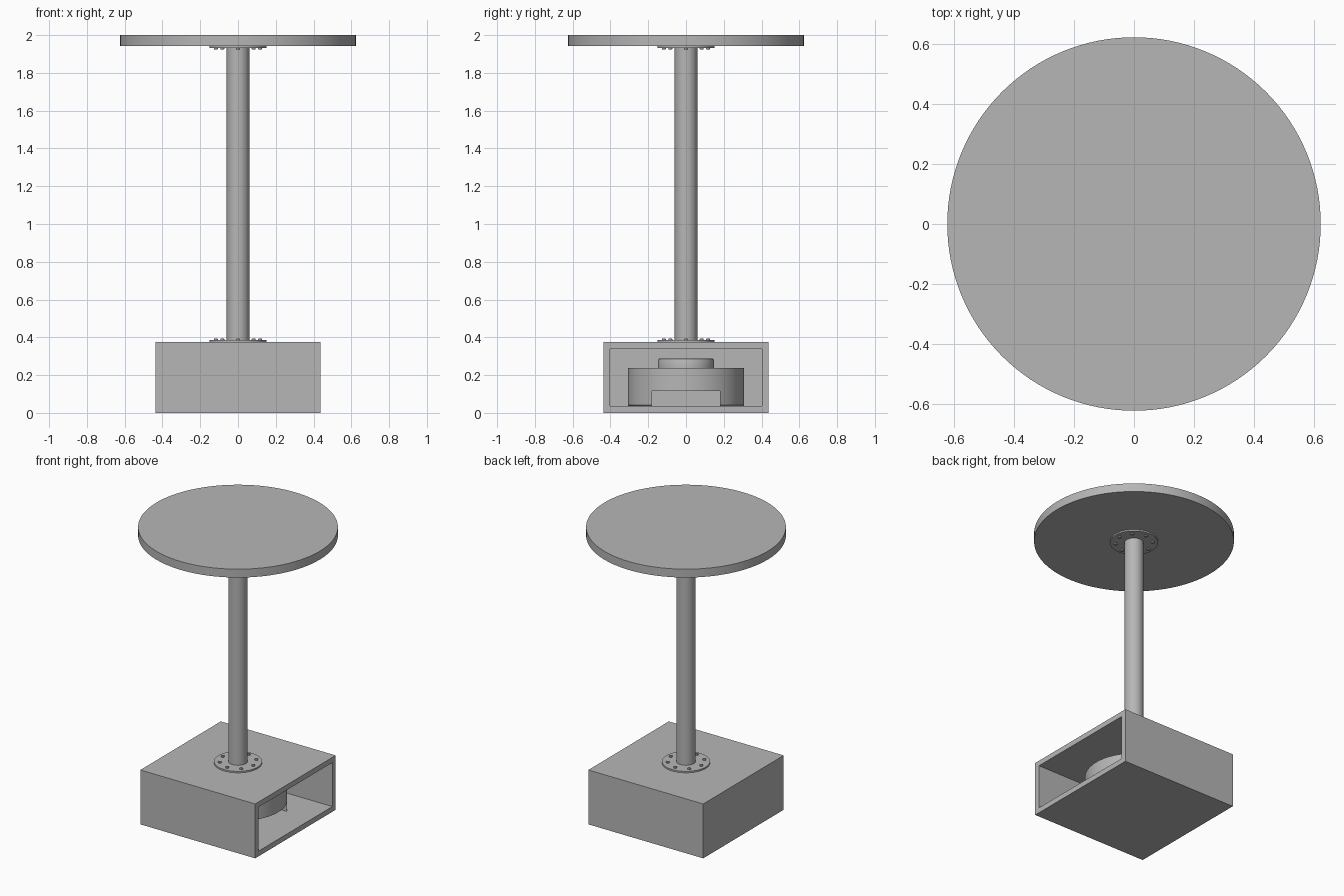
import bpy, bmesh, math
from mathutils import Matrix, Vector

if "Cube" in bpy.data.objects:
    bpy.data.objects.remove(bpy.data.objects["Cube"])

grey = bpy.data.materials.new("mid_grey")
grey.diffuse_color = (0.47, 0.47, 0.47, 1)
grey.use_nodes = True
grey.node_tree.nodes["Principled BSDF"].inputs["Base Color"].default_value = grey.diffuse_color


def finish(name, bm, smooth=True):
    bmesh.ops.recalc_face_normals(bm, faces=bm.faces)
    me = bpy.data.meshes.new(name)
    bm.to_mesh(me)
    bm.free()
    me.materials.append(grey)
    ob = bpy.data.objects.new(name, me)
    bpy.context.collection.objects.link(ob)
    if smooth:
        bpy.ops.object.select_all(action='DESELECT')
        ob.select_set(True)
        bpy.context.view_layer.objects.active = ob
        bpy.ops.object.shade_smooth_by_angle(angle=math.radians(30))
    return ob


def lathe(bm, profile, segs=96, at=(0, 0)):
    """Revolve (radius, z) points into a closed solid with flat caps."""
    rings = []
    for r, z in profile:
        rings.append([bm.verts.new((at[0] + r * math.cos(2 * math.pi * i / segs),
                                    at[1] + r * math.sin(2 * math.pi * i / segs), z))
                      for i in range(segs)])
    for a, b in zip(rings, rings[1:]):
        for i in range(segs):
            j = (i + 1) % segs
            bm.faces.new((a[i], a[j], b[j], b[i]))
    bm.faces.new(rings[0][::-1])
    bm.faces.new(rings[-1])


def turned(name, profile, segs=96):
    bm = bmesh.new()
    lathe(bm, profile, segs)
    return finish(name, bm)


def box(bm, lo, hi):
    lo, hi = Vector(lo), Vector(hi)
    mat = Matrix.Translation((lo + hi) / 2) @ Matrix.Diagonal((*(hi - lo), 1))
    bmesh.ops.create_cube(bm, size=1, matrix=mat)


# Table top and pole
turned("table_top", [(0.624, 1.942), (0.624, 2.0)], 128)
turned("pole", [(0.06, 0.375), (0.06, 1.942)], 64)


# Bolted flanges at both ends of the pole
def flange(name, z, d):
    turned(name + "_flange", [(0.15, z), (0.15, z + d * 0.01)])
    bm = bmesh.new()
    for k in range(8):
        a = k * math.pi / 4
        lathe(bm, [(0.011, z + d * 0.008), (0.011, z + d * 0.015), (0.008, z + d * 0.019)],
              20, (0.117 * math.cos(a), 0.117 * math.sin(a)))
    finish(name + "_bolts", bm)


flange("lower", 0.375, 1)
flange("upper", 1.942, -1)

# Hollow base cabinet, open on the right side
bm = bmesh.new()
box(bm, (-0.438, -0.438, 0), (0.438, 0.438, 0.375))
bm.faces.ensure_lookup_table()
mouth = max(bm.faces, key=lambda f: f.calc_center_median().x)
bmesh.ops.inset_region(bm, faces=[mouth], thickness=0.036, use_even_offset=True)
hole = bmesh.ops.extrude_discrete_faces(bm, faces=[mouth])["faces"][0]
bmesh.ops.translate(bm, verts=hole.verts, vec=(-0.84, 0, 0))
finish("base_cabinet", bm, smooth=False)

# Round tank inside, with a slot cut through its underside
tank = turned("tank", [(0.302, 0.036), (0.307, 0.041), (0.307, 0.237), (0.148, 0.237),
                       (0.148, 0.278), (0.145, 0.285), (0.138, 0.289)])
bm = bmesh.new()
box(bm, (-0.5, -0.18, -0.1), (0.5, 0.18, 0.116))
cutter = finish("slot_cutter", bm, smooth=False)
cutter.hide_render = True
mod = tank.modifiers.new("slot", 'BOOLEAN')
mod.operation, mod.solver, mod.object = 'DIFFERENCE', 'EXACT', cutter
bpy.ops.object.select_all(action='DESELECT')
tank.select_set(True)
bpy.context.view_layer.objects.active = tank
bpy.ops.object.modifier_move_to_index(modifier="slot", index=0)
bpy.ops.object.modifier_apply(modifier="slot")
bpy.data.objects.remove(cutter)
